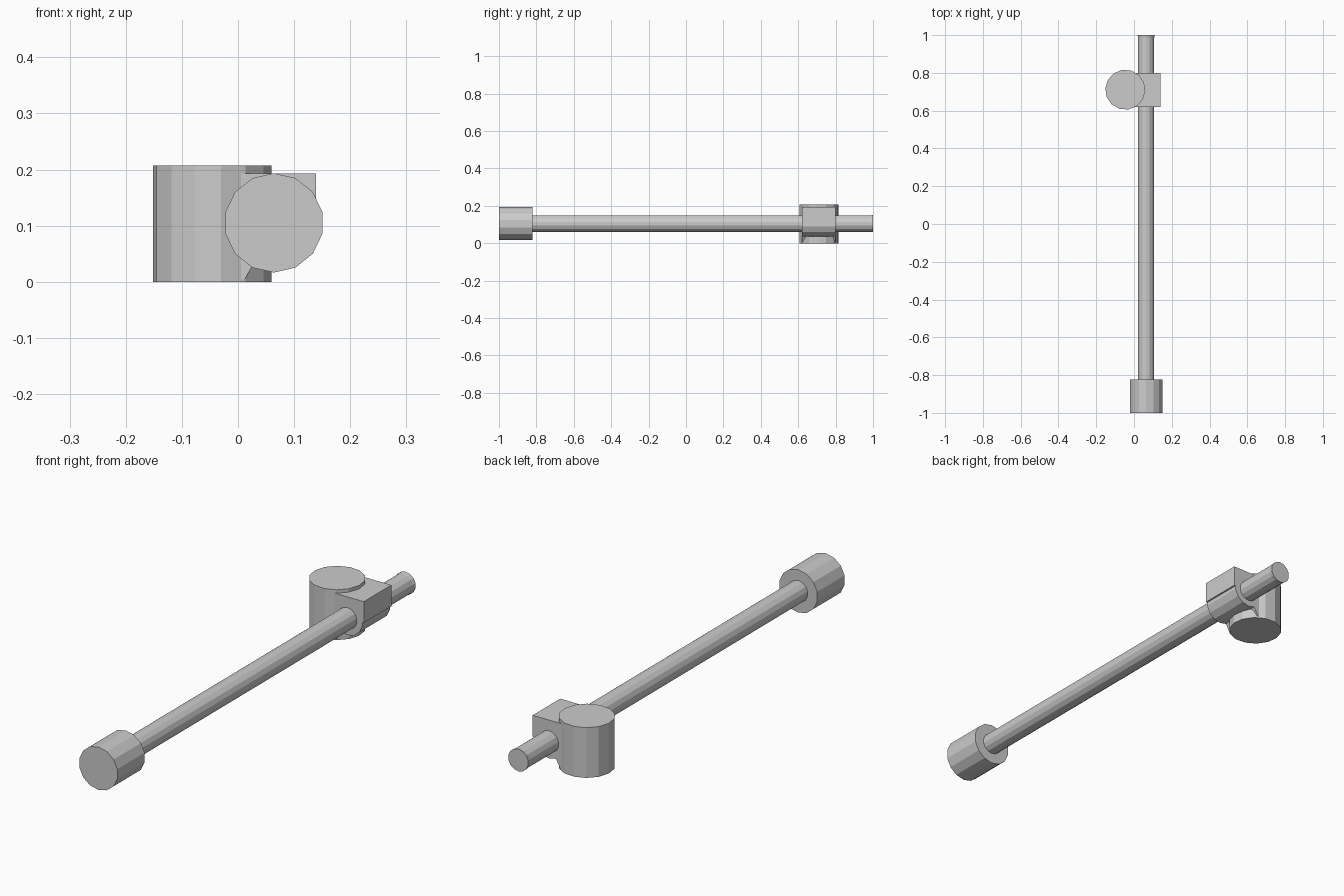
import bpy, bmesh, math

if "Cube" in bpy.data.objects:
    bpy.data.objects.remove(bpy.data.objects["Cube"])

SIDES = 14
AX, AZ = 0.064, 0.105   # rod axis


def loft(name, rings):
    """Closed flat-shaded solid through rings of equal point count."""
    bm = bmesh.new()
    loops = [[bm.verts.new(p) for p in ring] for ring in rings]
    n = len(loops[0])
    for a, b in zip(loops, loops[1:]):
        for i in range(n):
            j = (i + 1) % n
            bm.faces.new((a[i], a[j], b[j], b[i]))
    bm.faces.new(loops[0])
    bm.faces.new(loops[-1])
    bmesh.ops.recalc_face_normals(bm, faces=bm.faces)
    mesh = bpy.data.meshes.new(name)
    bm.to_mesh(mesh)
    bm.free()
    ob = bpy.data.objects.new(name, mesh)
    bpy.context.collection.objects.link(ob)
    return ob


def circle(r, phase):
    return [(r * math.cos(phase + 2 * math.pi * i / SIDES),
             r * math.sin(phase + 2 * math.pi * i / SIDES)) for i in range(SIDES)]


def rod_ring(y, r):
    return [(AX + u, y, AZ + v) for u, v in circle(r, math.pi / 2)]


def prism_y(name, profile, y0, y1):
    return loft(name, [[(x, y, z) for x, z in profile] for y in (y0, y1)])


# long rod with a slightly flared tip
loft("rod", [rod_ring(-0.9, 0.044), rod_ring(0.985, 0.044), rod_ring(1.0, 0.046)])

# end knob
loft("knob", [rod_ring(-1.0, 0.0885), rod_ring(-0.822, 0.0885)])

# upright post beside the rod
post = circle(0.106, math.radians(175.5))
loft("post", [[(-0.046 + u, 0.711 + v, z) for u, v in post] for z in (0.0, 0.207)])

# clamp: square upper half, rounded lower half, web down to the post
Y0, Y1 = 0.62, 0.799
prism_y("clamp_block", [(-0.04, 0.105), (0.139, 0.105), (0.139, 0.193), (-0.04, 0.193)], Y0, Y1)
loft("clamp_sleeve", [rod_ring(Y0, 0.07), rod_ring(Y1, 0.07)])
prism_y("clamp_web", [(-0.02, 0.1), (-0.02, 0.004), (0.012, 0.004), (0.033, 0.042), (0.033, 0.1)], Y0, Y1)
